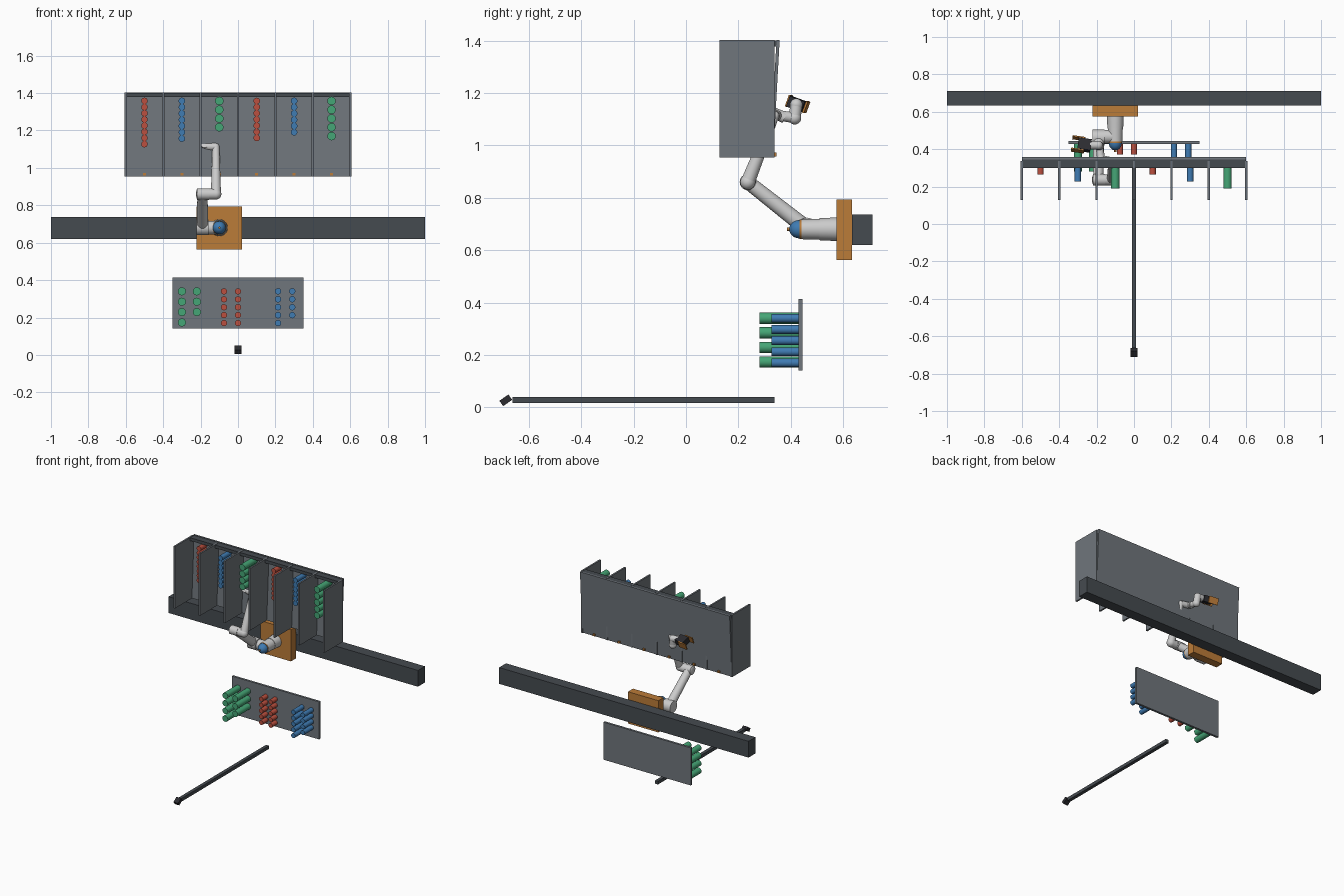
import bpy
from math import radians
from mathutils import Vector

if "Cube" in bpy.data.objects:
    bpy.data.objects.remove(bpy.data.objects["Cube"])


def mat(name, r, g, b):
    m = bpy.data.materials.new(name)
    m.diffuse_color = (r, g, b, 1)
    m.use_nodes = True
    m.node_tree.nodes["Principled BSDF"].inputs["Base Color"].default_value = m.diffuse_color
    return m


RED = mat("red", 0.5, 0.08, 0.05)
BLUE = mat("blue", 0.05, 0.2, 0.45)
GREEN = mat("green", 0.06, 0.38, 0.18)
ORANGE = mat("orange", 0.5, 0.2, 0.04)
DARK = mat("dark_grey", 0.06, 0.07, 0.08)
BLACK = mat("black", 0.025, 0.025, 0.03)
MID = mat("mid_grey", 0.16, 0.18, 0.2)
PALE = mat("pale_grey", 0.55, 0.55, 0.54)


def finish(name, m, smooth=False):
    o = bpy.context.object
    o.name = name
    o.data.materials.append(m)
    if smooth:
        bpy.ops.object.shade_smooth_by_angle()
    return o


def box(name, lo, hi, m):
    c = [(a + b) / 2 for a, b in zip(lo, hi)]
    bpy.ops.mesh.primitive_cube_add(size=1, location=c)
    bpy.context.object.scale = [b - a for a, b in zip(lo, hi)]
    return finish(name, m)


def tilted(name, centre, size, angles, m):
    bpy.ops.mesh.primitive_cube_add(size=1, location=centre, rotation=[radians(a) for a in angles])
    bpy.context.object.scale = size
    return finish(name, m)


def tube(name, a, b, r1, m, r2=None, verts=32):
    a, b = Vector(a), Vector(b)
    d = b - a
    bpy.ops.mesh.primitive_cone_add(vertices=verts, radius1=r1, radius2=r1 if r2 is None else r2,
                                    depth=d.length, location=(a + b) / 2,
                                    rotation=d.to_track_quat('Z', 'Y').to_euler())
    return finish(name, m, True)


def ball(name, c, r, m, scale=(1, 1, 1)):
    bpy.ops.mesh.primitive_uv_sphere_add(segments=32, ring_count=16, radius=r, location=c)
    bpy.context.object.scale = scale
    return finish(name, m, True)


# linear rail and sliding carriage
box("rail", (-1, 0.633, 0.619), (1, 0.712, 0.737), DARK)
box("carriage", (-0.222, 0.575, 0.563), (0.022, 0.633, 0.793), ORANGE)

# upper rack: leaning back panel, dividers, top bar, bay sensors
tilted("rack_back_panel", (0, 0.339, 1.178), (1.2, 0.012, 0.45), (-3.2, 0, 0), MID)
for i in range(7):
    x = -0.6 + 0.2 * i
    box("rack_divider", (x - 0.006, 0.127, 0.953), (x + 0.006, 0.338, 1.402), MID)
for i in range(6):
    x = -0.5 + 0.2 * i
    box("rack_top_bar", (x - 0.1, 0.30, 1.378), (x + 0.1, 0.345, 1.4), DARK)
    box("bay_sensor", (x - 0.008, 0.315, 0.958), (x + 0.008, 0.345, 0.972), ORANGE)

# item kinds: material, radius, rack front y, rack pitch, board front y, board pitch
kinds = {"red": (RED, 0.0172, 0.265, 0.033, 0.372, 0.0425),
         "blue": (BLUE, 0.0175, 0.227, 0.0335, 0.327, 0.0425),
         "green": (GREEN, 0.0225, 0.19, 0.047, 0.281, 0.0555)}

# items stacked in the rack bays
for i, (kind, n) in enumerate([("red", 8), ("blue", 7), ("green", 4),
                               ("red", 7), ("blue", 6), ("green", 5)]):
    m, r, front, pitch, _, _ = kinds[kind]
    for k in range(n):
        x, z = -0.5 + 0.2 * i, 1.358 - k * pitch
        tube(kind + "_rack_item", (x, front, z), (x, 0.335, z), r, m)

# lower board with its own items
box("lower_board", (-0.35, 0.429, 0.141), (0.35, 0.445, 0.413), MID)
for kind, x, n in [("green", -0.30, 4), ("green", -0.22, 3), ("red", -0.075, 5),
                   ("red", 0.0, 5), ("blue", 0.214, 5), ("blue", 0.29, 4)]:
    m, r, _, _, front, pitch = kinds[kind]
    for k in range(n):
        z = 0.34 - k * pitch
        tube(kind + "_board_item", (x, front, z), (x, 0.43, z), r * 0.95, m)

# camera boom and camera
box("camera_boom", (-0.012, -0.663, 0.017), (0.012, 0.338, 0.04), DARK)
tilted("camera", (0, -0.688, 0.027), (0.037, 0.042, 0.025), (35, 0, 0), BLACK)

# robot base and shoulder
bx, bz = -0.1, 0.68
tube("arm_base", (bx, 0.575, bz), (bx, 0.51, bz), 0.045, PALE, 0.042)
tube("shoulder_body", (bx, 0.51, bz), (bx, 0.44, bz), 0.04, PALE, 0.038)
tube("shoulder_ring", (bx, 0.445, bz), (bx, 0.434, bz), 0.037, ORANGE)
ball("shoulder_cap", (bx, 0.434, bz), 0.035, BLUE, (1, 1.15, 1))
tube("cap_tip", (bx, 0.396, bz), (bx, 0.386, bz), 0.006, ORANGE)
shoulder, elbow = Vector((-0.19, 0.462, 0.682)), Vector((-0.19, 0.236, 0.86))
tube("shoulder_link", (bx, 0.467, bz), (-0.17, 0.467, bz), 0.036, PALE)
tube("upper_arm_shoulder", shoulder + Vector((-0.033, 0, 0)), shoulder + Vector((0.033, 0, 0)), 0.042, PALE)

# upper arm, elbow and forearm
tube("upper_arm", shoulder, elbow, 0.031, PALE, 0.027)
tube("elbow_upper", elbow + Vector((-0.028, 0, 0)), elbow + Vector((0.035, 0, 0)), 0.031, PALE)
ball("elbow_cap", elbow + Vector((-0.024, 0, 0)), 0.03, PALE, (0.35, 1, 1))
fore, wrist = Vector((-0.118, 0.236, 0.86)), Vector((-0.118, 0.336, 1.112))
tube("elbow_lower", fore + Vector((-0.045, 0, 0)), fore, 0.029, PALE)
ball("elbow_bend", fore, 0.029, PALE)
tube("forearm", fore, wrist, 0.027, PALE, 0.019)
ball("forearm_end", wrist, 0.02, PALE)

# wrist joints
w1, w2 = Vector((-0.178, 0.352, 1.115)), Vector((-0.185, 0.415, 1.105))
tube("wrist_one_link", wrist, (-0.18, 0.347, 1.115), 0.021, PALE)
tube("wrist_one", w1 + Vector((0, -0.022, 0.012)), w1 + Vector((0, 0.025, -0.01)), 0.021, PALE)
tube("wrist_two_link", w1, w2, 0.02, PALE)
ball("wrist_two", w2, 0.025, PALE)
tube("wrist_three_link", w2, (-0.19, 0.421, 1.155), 0.023, PALE)
ball("wrist_three", (-0.19, 0.421, 1.155), 0.024, PALE)
tube("tool_flange", (-0.19, 0.421, 1.155), (-0.235, 0.421, 1.157), 0.022, PALE)

# gripper: body and two fingers, tilted together about x
tilted("gripper_body", (-0.265, 0.422, 1.158), (0.07, 0.062, 0.042), (-20, 0, -8), BLACK)
for s in (-1, 1):
    tilted("gripper_finger", (-0.298 + s * 0.004, 0.426 + s * 0.033, 1.158 - s * 0.012),
           (0.07, 0.007, 0.046), (-20, 0, -8), ORANGE)
